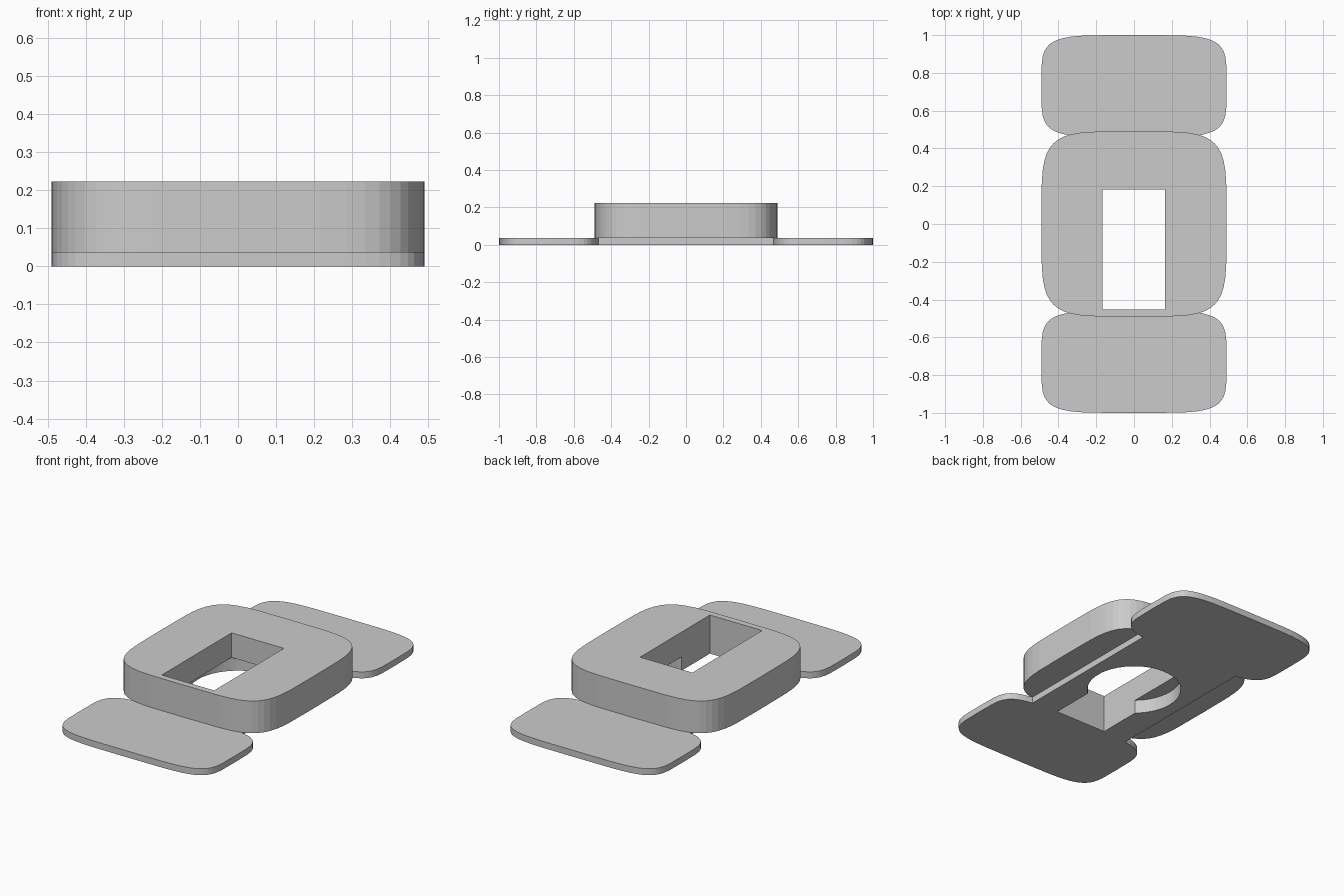
import bpy, bmesh
from math import sin, cos, tau, copysign

if "Cube" in bpy.data.objects:
    bpy.data.objects.remove(bpy.data.objects["Cube"])

BASE_Z, TOP_Z, SEGS = 0.037, 0.222, 48


def prism(name, outline, z0, z1):
    """Extrude a flat outline between two heights."""
    bm = bmesh.new()
    face = bm.faces.new([bm.verts.new((x, y, z0)) for x, y in outline])
    ext = bmesh.ops.extrude_face_region(bm, geom=[face])["geom"]
    bmesh.ops.translate(bm, vec=(0, 0, z1 - z0),
                        verts=[v for v in ext if isinstance(v, bmesh.types.BMVert)])
    bmesh.ops.recalc_face_normals(bm, faces=bm.faces)
    mesh = bpy.data.meshes.new(name)
    bm.to_mesh(mesh)
    bm.free()
    obj = bpy.data.objects.new(name, mesh)
    bpy.context.collection.objects.link(obj)
    return obj


def oval(cx, cy, rx, ry, n=5):
    """Superellipse outline; n=2 is a circle."""
    def p(v):
        return copysign(abs(v) ** (2 / n), v) if abs(v) > 1e-9 else 0.0
    return [(cx + rx * p(cos(tau * i / SEGS)), cy + ry * p(sin(tau * i / SEGS)))
            for i in range(SEGS)]


def rect(x0, x1, y0, y1):
    return [(x0, y0), (x1, y0), (x1, y1), (x0, y1)]


def boolean(target, other, operation):
    mod = target.modifiers.new(operation.lower(), 'BOOLEAN')
    mod.operation, mod.object, mod.solver = operation, other, 'EXACT'
    bpy.context.view_layer.objects.active = target
    bpy.ops.object.modifier_apply(modifier=mod.name)


# Base plate: narrow web joined to a rounded tab at each end
base = prism("base_plate", rect(-0.33, 0.33, -0.48, 0.48), 0, BASE_Z)
for side in (-1, 1):
    tab = prism("tab", oval(0, side * 0.73, 0.49, 0.27), 0, BASE_Z)
    boolean(base, tab, 'UNION')
    bpy.data.objects.remove(tab)

# Raised rounded block
block = prism("raised_block", oval(0, 0, 0.49, 0.49), BASE_Z, TOP_Z)

# Rectangular through slot and round recess from below
slot = prism("slot_cutter", rect(-0.168, 0.165, -0.453, 0.182), -0.1, 0.4)
recess = prism("recess_cutter", oval(0, 0, 0.255, 0.255, 2), -0.1, 0.08)
for cutter in (slot, recess):
    cutter.hide_render = True
    for part in (base, block):
        boolean(part, cutter, 'DIFFERENCE')
    bpy.data.objects.remove(cutter)
